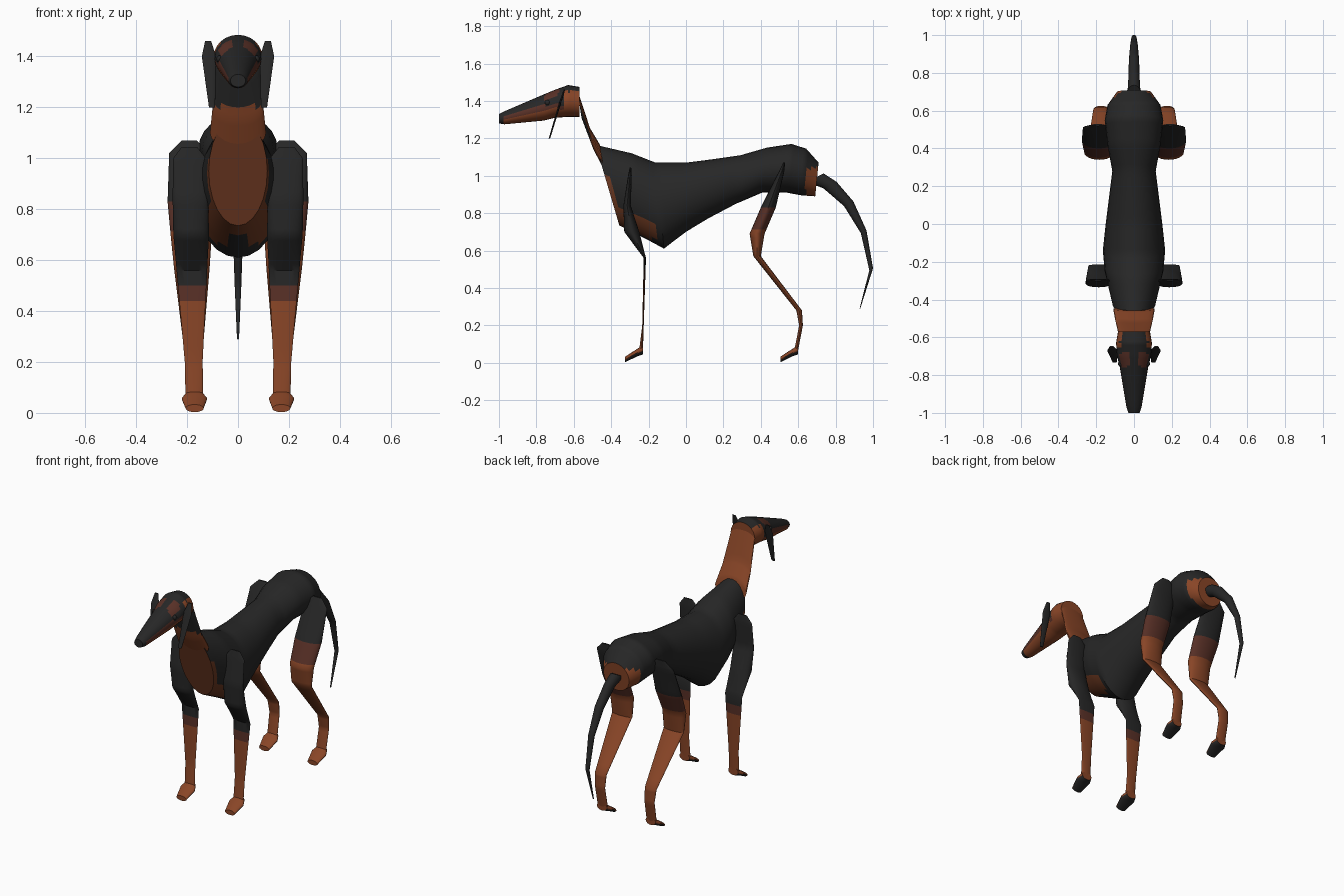
import bpy, bmesh, math
from mathutils import Vector

default_cube = bpy.data.objects.get("Cube")
if default_cube:
    bpy.data.objects.remove(default_cube, do_unlink=True)


def make_material(name, red, green, blue):
    material = bpy.data.materials.new(name)
    material.use_nodes = True
    colour = (red, green, blue, 1)
    material.diffuse_color = colour
    shader = material.node_tree.nodes["Principled BSDF"]
    shader.inputs["Base Color"].default_value = colour
    shader.inputs["Roughness"].default_value = 0.8
    return material


MATERIALS = [make_material("black_coat", 0.02, 0.02, 0.02),
             make_material("tan_coat", 0.25, 0.06, 0.02),
             make_material("brown_blend", 0.1, 0.03, 0.02),
             make_material("chest_tan", 0.15, 0.04, 0.015)]
BLACK, TAN, BROWN, CHEST = range(len(MATERIALS))


def paint_black(centre, normal):
    return BLACK


def finish(name, bm, paint):
    """Colour each face by its rule, then turn the mesh into a smooth-shaded object."""
    bmesh.ops.recalc_face_normals(bm, faces=bm.faces)
    for face in bm.faces:
        face.material_index = paint(face.calc_center_median(), face.normal)
    mesh = bpy.data.meshes.new(name)
    bm.to_mesh(mesh)
    bm.free()
    for material in MATERIALS:
        mesh.materials.append(material)
    part = bpy.data.objects.new(name, mesh)
    bpy.context.collection.objects.link(part)
    bpy.ops.object.select_all(action='DESELECT')
    part.select_set(True)
    bpy.context.view_layer.objects.active = part
    bpy.ops.object.shade_smooth_by_angle(angle=math.radians(35))


def upright(y):
    return Vector((0, 0, 1))


def level(y):
    return Vector((0, -1, 0))


def loft(name, rings, paint, arm=upright, offset=0.0, splay=0.0, side=1):
    """Skin elliptical rings given as y, z, radius along the arm, radius along x."""
    sides, steps = 24, 6
    path = [Vector(rings[0])]
    for start, end in zip(rings, rings[1:]):
        path += [Vector(start).lerp(Vector(end), (step + 1) / steps) for step in range(steps)]
    bm = bmesh.new()
    loops = []
    for y, z, depth, width in path:
        centre = Vector((side * (offset + splay * z), y, z))
        loop = []
        for i in range(sides):
            angle = math.tau * i / sides
            across = Vector((width * math.sin(angle), 0, 0))
            loop.append(bm.verts.new(centre + across + arm(y) * depth * math.cos(angle)))
        loops.append(loop)
    for lower, upper in zip(loops, loops[1:]):
        for i in range(sides):
            bm.faces.new((lower[i - 1], lower[i], upper[i], upper[i - 1]))
    bm.faces.new(loops[0])
    bm.faces.new(loops[-1])
    finish(name, bm, paint)


# Body: rings lean forward at the chest, slightly back at the rump
def body_lean(y):
    return Vector((0, min(0.1, 0.7 * y), 1))


def paint_body(centre, normal):
    x, y, z = centre
    if y > 0.64 and z < 1.04:
        return TAN
    chest_front = z < 1.12 and y < -0.02 - 0.4 * z
    chest_patch = y < -0.155 and z < 0.7 - 0.4 * y and abs(x) > 0.72 - z
    return CHEST if chest_front or chest_patch and z < 0.85 + 0.3 * (-0.35 - y) else BLACK


loft("body", [
    (-0.42, 0.95, 0.215, 0.115), (-0.25, 0.89, 0.23, 0.155), (-0.14, 0.84, 0.23, 0.165),
    (0, 0.885, 0.185, 0.15), (0.28, 0.98, 0.13, 0.115), (0.42, 1.03, 0.12, 0.14),
    (0.55, 1.04, 0.13, 0.155), (0.63, 1.02, 0.125, 0.14), (0.7, 0.98, 0.09, 0.09)],
    paint_body, arm=body_lean)


# Neck, thin from the side, with a dark throat
def neck_lean(y):
    return Vector((0, -0.15, 1))


def paint_neck(centre, normal):
    return BLACK if normal.y < -0.2 and centre.z > 1.2 else TAN


loft("neck", [(-0.57, 1.385, 0.075, 0.085), (-0.505, 1.2, 0.055, 0.1),
              (-0.45, 1.1, 0.065, 0.11)], paint_neck, arm=neck_lean)


# Head: dark mask, tan jaw and cheeks, brow spots, black nose
def paint_head(centre, normal):
    x, y, z = centre
    if y < -0.975:
        return BLACK
    if z > 1.39 and math.hypot(2 * (abs(x) - 0.05), y + 0.72) < 0.05:
        return BROWN
    if y > -0.655:
        return TAN if z < 1.45 else BLACK
    edge = min(1.37, 1.57 + 0.27 * y)
    if z < edge - 0.01:
        return TAN
    return BROWN if z < edge + 0.01 else BLACK


loft("head", [
    (-1, 1.305, 0.025, 0.03), (-0.97, 1.31, 0.035, 0.04), (-0.76, 1.365, 0.07, 0.075),
    (-0.7, 1.385, 0.075, 0.09), (-0.63, 1.4, 0.085, 0.095), (-0.57, 1.395, 0.08, 0.085)],
    paint_head)


# Tail
def tail_lean(y):
    return Vector((0, 1, 0.5))


loft("tail", [
    (0.69, 0.99, 0.045, 0.035), (0.77, 0.95, 0.035, 0.03), (0.87, 0.85, 0.025, 0.027),
    (0.95, 0.7, 0.015, 0.02), (0.99, 0.5, 0.01, 0.013), (0.93, 0.29, 0.002, 0.004)],
    paint_black, arm=tail_lean)


# Legs: dark thigh, blended band, tan shin
def leg_paint(band_bottom, band_top):
    def paint(centre, normal):
        if centre.z > band_top:
            return BLACK
        return BROWN if centre.z > band_bottom else TAN
    return paint


def paint_paw(centre, normal):
    return BLACK if normal.z < -0.3 else TAN


FRONT_LEG = [
    (-0.297, 1.045, 0.004, 0.03), (-0.3, 1, 0.01, 0.065), (-0.315, 0.84, 0.02, 0.07),
    (-0.29, 0.7, 0.04, 0.07), (-0.22, 0.56, 0.006, 0.06), (-0.23, 0.2, 0.004, 0.035),
    (-0.24, 0.07, 0.01, 0.035)]
REAR_LEG = [
    (0.525, 1.07, 0.005, 0.03), (0.51, 1.02, 0.015, 0.08), (0.44, 0.83, 0.04, 0.09),
    (0.38, 0.69, 0.04, 0.08), (0.38, 0.57, 0.02, 0.07), (0.605, 0.28, 0.015, 0.04),
    (0.615, 0.2, 0.01, 0.035), (0.59, 0.07, 0.01, 0.035)]
EAR = [(-0.65, 1.46, 0.004, 0.012), (-0.67, 1.4, 0.006, 0.028), (-0.73, 1.2, 0.004, 0.012)]


def make_leg(name, rings, paint, side):
    stance = dict(offset=0.17, splay=0.02, side=side)
    loft(name + "_leg", rings, paint, arm=level, **stance)
    heel = rings[-1][0]
    loft(name + "_paw", [
        (heel + 0.01, 0.07, 0.025, 0.035), (heel - 0.02, 0.055, 0.02, 0.05),
        (heel - 0.085, 0.018, 0.015, 0.035)], paint_paw, **stance)


def make_eye(name, side):
    bm = bmesh.new()
    bmesh.ops.create_uvsphere(bm, u_segments=16, v_segments=8, radius=0.015)
    bmesh.ops.translate(bm, verts=bm.verts, vec=(side * 0.07, -0.74, 1.39))
    finish(name, bm, paint_black)


# Paired parts
for label, side in (("left", 1), ("right", -1)):
    make_leg(label + "_front", FRONT_LEG, leg_paint(0.42, 0.49), side)
    make_leg(label + "_rear", REAR_LEG, leg_paint(0.72, 0.83), side)
    loft(label + "_ear", EAR, paint_black, arm=level, offset=0.03, splay=0.06, side=side)
    make_eye(label + "_eye", side)
